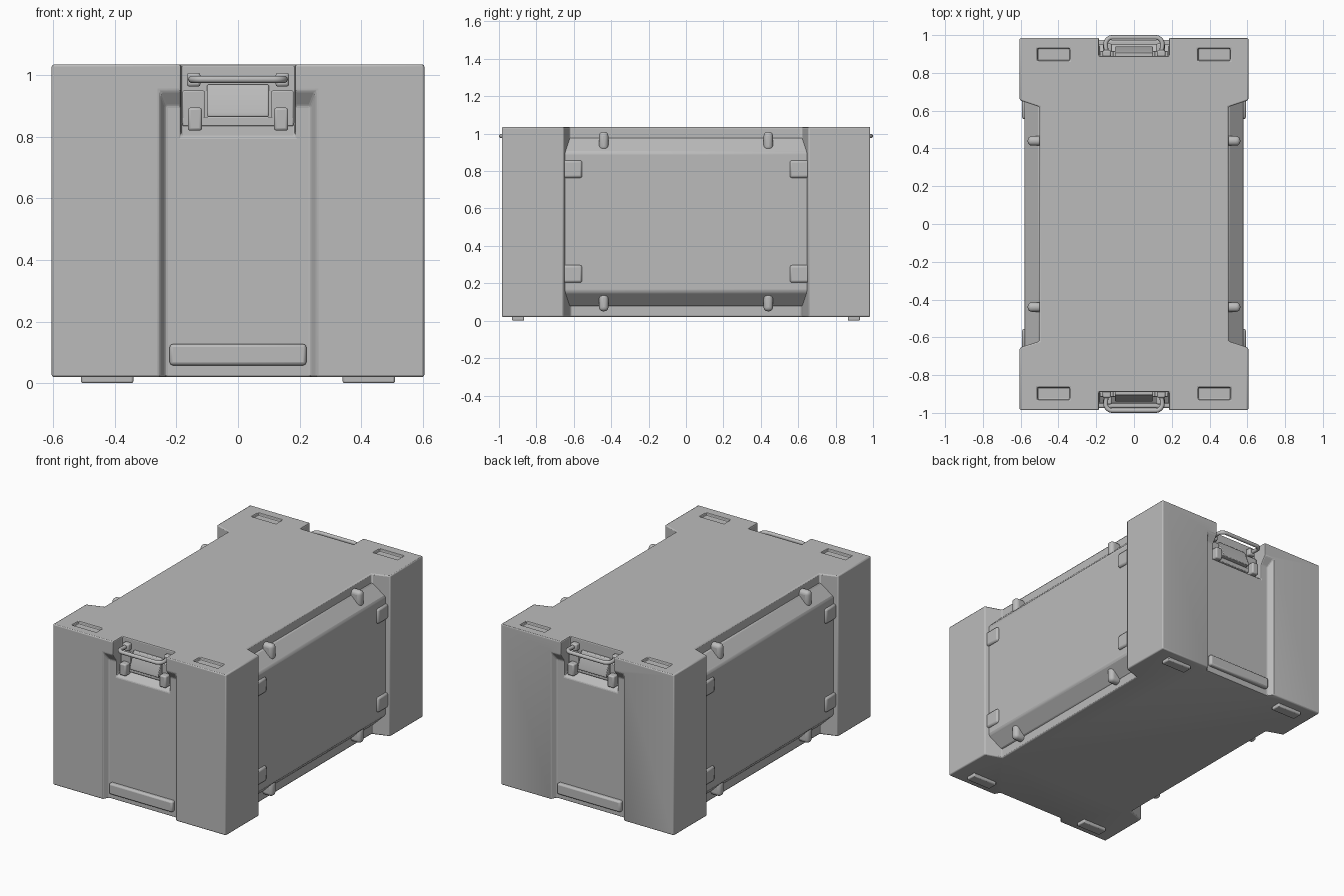
import bpy, bmesh, math
from mathutils import Vector, Matrix

if "Cube" in bpy.data.objects:
    bpy.data.objects.remove(bpy.data.objects["Cube"], do_unlink=True)

GREY = (0.5, 0.5, 0.5, 1)
mat = bpy.data.materials.new("grey")
mat.use_nodes = True
mat.diffuse_color = GREY
mat.node_tree.nodes["Principled BSDF"].inputs["Base Color"].default_value = GREY

BOTTOM, TOP = 0.02, 1.035
FLIP = Matrix.Rotation(math.pi, 4, 'Z')
ENDS = [("front", Matrix.Identity(4)), ("back", FLIP)]


def finish(name, bm, bevel=0.0, segments=2, turn=None):
    """Turn a bmesh into an object with an optional rounded edge."""
    if turn:
        bm.transform(turn)
    bmesh.ops.recalc_face_normals(bm, faces=bm.faces)
    mesh = bpy.data.meshes.new(name)
    bm.to_mesh(mesh)
    bm.free()
    mesh.materials.append(mat)
    ob = bpy.data.objects.new(name, mesh)
    bpy.context.collection.objects.link(ob)
    if bevel:
        add_bevel(ob, bevel, segments)
    return ob


def add_bevel(ob, width, segments=2):
    mod = ob.modifiers.new("rounded_edges", 'BEVEL')
    mod.width, mod.segments = width, segments
    mod.limit_method = 'ANGLE'
    mod.angle_limit = math.radians(30)


def prism(name, points, axis, start, end, bevel=0.0, turn=None, segments=2):
    """Extrude a 2D outline along one axis."""
    def place(p, d):
        return {'X': (d, p[0], p[1]), 'Y': (p[0], d, p[1]), 'Z': (p[0], p[1], d)}[axis]
    bm = bmesh.new()
    face = bm.faces.new([bm.verts.new(place(p, start)) for p in points])
    new = bmesh.ops.extrude_face_region(bm, geom=[face])["geom"]
    step = Vector(place((0, 0), end - start))
    bmesh.ops.translate(bm, vec=step, verts=[v for v in new if isinstance(v, bmesh.types.BMVert)])
    return finish(name, bm, bevel, segments, turn)


def box(name, x, y, z, bevel=0.0, turn=None, segments=2):
    """Box from (low, high) pairs."""
    outline = [(x[0], y[0]), (x[1], y[0]), (x[1], y[1]), (x[0], y[1])]
    return prism(name, outline, 'Z', z[0], z[1], bevel, turn, segments)


def cut(target, cutter):
    mod = target.modifiers.new("cut", 'BOOLEAN')
    mod.operation, mod.solver, mod.object = 'DIFFERENCE', 'EXACT', cutter
    cutter.hide_render = True
    cutter.hide_viewport = True
    cutter.display_type = 'WIRE'


# Main shell: plan outline with wide end caps and a narrower middle
quarter = [(0.5, 0.62), (0.605, 0.655), (0.605, 0.985)]
right = [(x, -y) for x, y in reversed(quarter)] + quarter
outline = right + [(-x, -y) for x, y in right]
shell = prism("crate_shell", outline, 'Z', BOTTOM, TOP)

# Recessed end panels, latch notches and stacking slots
for end, turn in ENDS:
    bm = bmesh.new()
    loops = []
    for x, y, z in [(0.235, -0.95, 0.90), (0.275, -1.02, 1.0)]:
        loops.append([bm.verts.new(p) for p in [(-x, y, -0.1), (x, y, -0.1), (x, y, z), (-x, y, z)]])
    bm.faces.new(loops[0])
    bm.faces.new(loops[1])
    for i in range(4):
        j = (i + 1) % 4
        bm.faces.new([loops[0][i], loops[0][j], loops[1][j], loops[1][i]])
    cut(shell, finish(end + "_panel_cutter", bm, turn=turn))

    notch = [(-0.89, 1.1), (-0.89, 0.84), (-0.95, 0.80), (-1.04, 0.74), (-1.04, 1.1)]
    cut(shell, prism(end + "_notch_cutter", notch, 'X', -0.185, 0.185, turn=turn))

    for side, s in [("right", -1), ("left", 1)]:
        x = sorted((s * 0.34, s * 0.51))
        y = (-0.93, -0.865)
        cut(shell, box(f"{end}_{side}_slot_cutter", x, y, (TOP - 0.02, 1.1), turn=turn))
        box(f"{end}_{side}_foot", x, y, (0, 0.05), 0.006, turn)
add_bevel(shell, 0.007)

# Bulging side panels with corner clips and ridge pegs
for side, s in [("right", -1), ("left", 1)]:
    profile = [(0.45, 0.075), (0.5, 0.075), (0.58, 0.155), (0.58, 0.90), (0.5, 0.98), (0.45, 0.98)]
    prism(side + "_side_panel", [(s * x, z) for x, z in profile], 'Y', -0.66, 0.66, 0.012)
    for end, t in [("front", -1), ("back", 1)]:
        clip_y = sorted((t * 0.555, t * 0.66))
        for level, z in [("lower", 0.25), ("upper", 0.81)]:
            box(f"{side}_{end}_{level}_clip", sorted((s * 0.55, s * 0.593)), clip_y,
                (z - 0.047, z + 0.047), 0.012)
        peg_y = (t * 0.44 - 0.025, t * 0.44 + 0.025)
        for level, z in [("lower", (0.05, 0.145)), ("upper", (0.91, 1.01))]:
            box(f"{side}_{end}_{level}_peg", sorted((s * 0.48, s * 0.563)), peg_y, z, 0.022, segments=4)

# End fittings: grip bar, latch and carry handle
for end, turn in ENDS:
    box(end + "_grip_bar", (-0.222, 0.222), (-0.975, -0.94), (0.058, 0.127), 0.01, turn)

    latch = [(-0.88, 0.865), (-0.94, 0.865), (-0.94, 0.88), (-0.905, 0.97), (-0.88, 0.97)]
    prism(end + "_latch_plate", latch, 'X', -0.1, 0.1, 0.004, turn)
    box(end + "_latch_base", (-0.18, 0.18), (-0.915, -0.88), (0.835, 0.865), 0.004, turn)
    for side, s in [("right", -1), ("left", 1)]:
        box(f"{end}_{side}_latch_cheek", sorted((s * 0.108, s * 0.18)), (-0.915, -0.88),
            (0.835, 0.95), 0.004, turn)
        box(f"{end}_{side}_latch_hook", sorted((s * 0.117, s * 0.163)), (-0.955, -0.89),
            (0.82, 0.895), 0.008, turn)
        box(f"{end}_{side}_handle_mount", sorted((s * 0.122, s * 0.166)), (-0.92, -0.88),
            (0.963, 1.008), 0.008, turn)

    # Bent rod handle with rounded corners
    bend = 0.035
    arc = [(0.115 + bend * math.cos(a), -0.953 - bend * math.sin(a))
           for a in [i * math.pi / 12 for i in range(7)]]
    half = [(0.145, -0.89)] + arc
    path = half + [(-x, y) for x, y in reversed(half)]
    curve = bpy.data.curves.new(end + "_handle", 'CURVE')
    curve.dimensions = '3D'
    curve.bevel_depth, curve.bevel_resolution = 0.012, 3
    spline = curve.splines.new('POLY')
    spline.points.add(len(path) - 1)
    for point, (x, y) in zip(spline.points, path):
        point.co = (*(turn @ Vector((x, y, 0.987))), 1)
    spline.use_smooth = True
    curve.materials.append(mat)
    bpy.context.collection.objects.link(bpy.data.objects.new(end + "_handle", curve))

# Smooth shading with sharp edges kept
bpy.ops.object.select_all(action='DESELECT')
for ob in bpy.data.objects:
    if ob.type == 'MESH' and not ob.hide_render and mat.name in ob.data.materials:
        ob.select_set(True)
        bpy.context.view_layer.objects.active = ob
bpy.ops.object.shade_smooth_by_angle(angle=math.radians(35))
